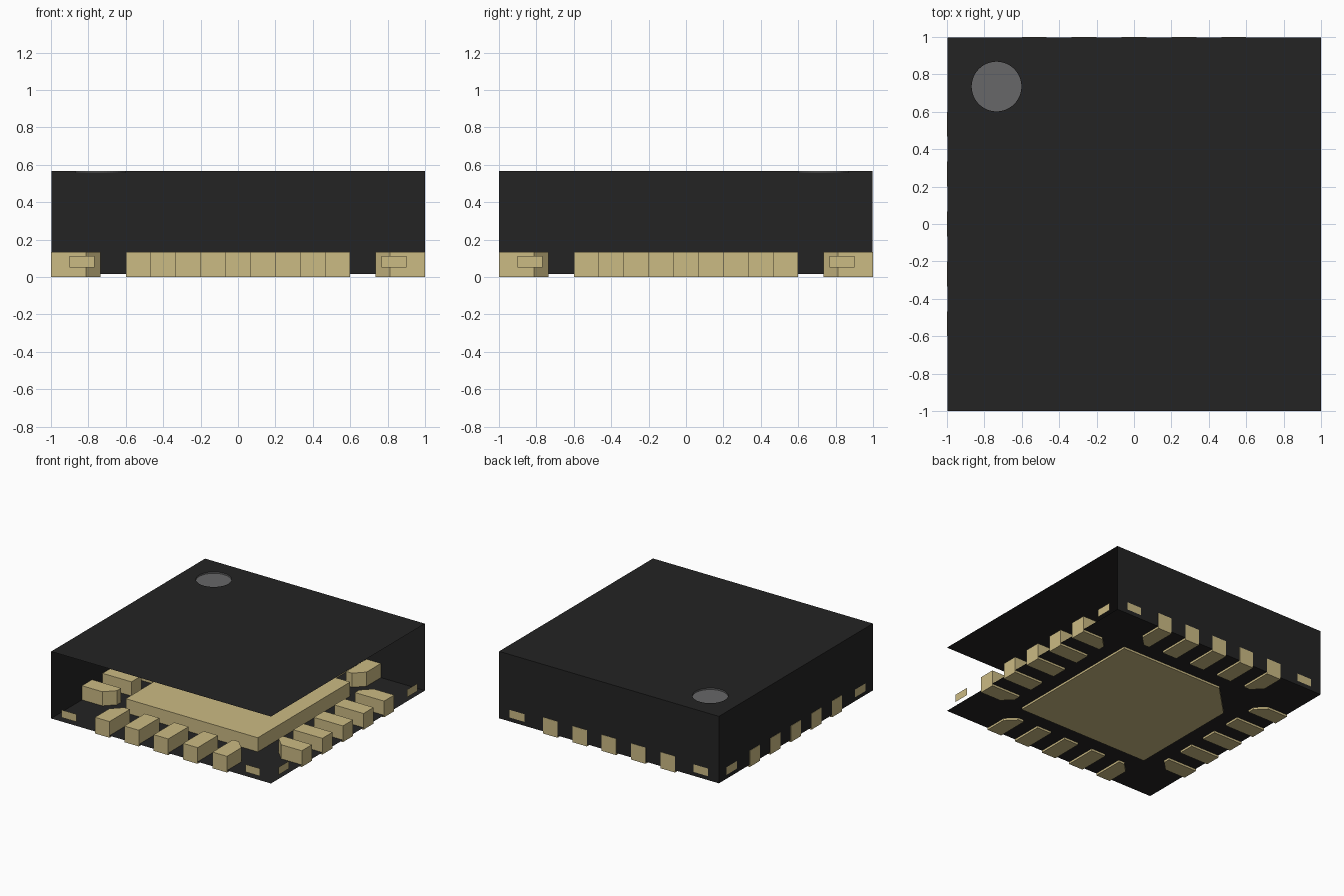
import bpy, bmesh, math
from mathutils import Matrix

cube = bpy.data.objects.get("Cube")
if cube:
    bpy.data.objects.remove(cube, do_unlink=True)


def material(name, rgb):
    m = bpy.data.materials.new(name)
    m.use_nodes = True
    m.diffuse_color = (*rgb, 1)
    m.node_tree.nodes["Principled BSDF"].inputs["Base Color"].default_value = (*rgb, 1)
    return m


BLACK = material("black plastic", (0.0176, 0.0174, 0.0174))
GOLD = material("pale gold", (0.60, 0.495, 0.23))
GREY = material("marker grey", (0.135, 0.135, 0.138))

TOP, FLOOR, PAD_TOP = 0.567, 0.017, 0.133
EDGE = 0.998            # closed walls sit just behind the flush contacts
PITCH, HALF_W = 0.267, 0.066
PAD_IN = 0.735          # inner end of each contact
DOT, DOT_R, DOT_Z = (-0.735, 0.735), 0.133, 0.555


def finish(name, bm, mat):
    mesh = bpy.data.meshes.new(name)
    bm.to_mesh(mesh)
    bm.free()
    mesh.materials.append(mat)
    ob = bpy.data.objects.new(name, mesh)
    bpy.context.collection.objects.link(ob)
    return ob


def prism(name, outline, z0, z1, mat, turn=0.0):
    """Extrude a flat outline from z0 to z1, turned about the z axis."""
    bm = bmesh.new()
    face = bm.faces.new([bm.verts.new((x, y, z0)) for x, y in outline])
    new = bmesh.ops.extrude_face_region(bm, geom=[face])["geom"]
    for v in new:
        if isinstance(v, bmesh.types.BMVert):
            v.co.z = z1
    bmesh.ops.recalc_face_normals(bm, faces=bm.faces)
    bmesh.ops.transform(bm, matrix=Matrix.Rotation(turn, 4, "Z"), verts=bm.verts)
    return finish(name, bm, mat)


def sheet(name, points, mat, turn=0.0):
    """One flat face."""
    bm = bmesh.new()
    bm.faces.new([bm.verts.new(p) for p in points])
    bmesh.ops.transform(bm, matrix=Matrix.Rotation(turn, 4, "Z"), verts=bm.verts)
    return finish(name, bm, mat)


def ring(z, n=48):
    return [(DOT[0] + DOT_R * math.cos(2 * math.pi * i / n),
             DOT[1] + DOT_R * math.sin(2 * math.pi * i / n), z) for i in range(n)]


# Top sheet with a round opening for the corner marker
corners = [(-EDGE, -1), (1, -1), (1, EDGE), (-EDGE, EDGE)]
bm = bmesh.new()
edges = []
for loop in ([(x, y, TOP) for x, y in corners], ring(TOP)):
    vs = [bm.verts.new(p) for p in loop]
    edges += [bm.edges.new((a, b)) for a, b in zip(vs, vs[1:] + vs[:1])]
bmesh.ops.triangle_fill(bm, edges=edges, use_beauty=True, normal=(0, 0, 1))
for f in bm.faces:
    f.normal_update()
    if f.normal.z < 0:
        f.normal_flip()
finish("body_top", bm, BLACK)

# Underside and the two closed walls; the front and right sides are open
sheet("body_underside", [(x, y, FLOOR) for x, y in reversed(corners)], BLACK)
sheet("back_wall", [(1, EDGE, FLOOR), (-EDGE, EDGE, FLOOR),
                    (-EDGE, EDGE, TOP), (1, EDGE, TOP)], BLACK)
sheet("left_wall", [(-EDGE, EDGE, FLOOR), (-EDGE, -1, FLOOR),
                    (-EDGE, -1, TOP), (-EDGE, EDGE, TOP)], BLACK)

# Shallow recessed marker dish
bm = bmesh.new()
upper = [bm.verts.new(p) for p in ring(TOP)]
lower = [bm.verts.new(p) for p in ring(DOT_Z)]
bm.faces.new(lower)
for i in range(len(upper)):
    j = (i + 1) % len(upper)
    bm.faces.new((upper[i], upper[j], lower[j], lower[i]))
finish("marker_dish", bm, GREY)

# Central pad with one cut corner
prism("centre_pad", [(-0.6, -0.6), (0.6, -0.6), (0.6, 0.6), (-0.335, 0.6), (-0.6, 0.335)],
      0, PAD_TOP, GOLD)

# Contacts and tie bar ends, laid out on the front side and turned to each side
CUT = 0.078
for s, side in enumerate(("front", "right", "back", "left")):
    turn = s * math.pi / 2
    for k in range(-2, 3):
        c = k * PITCH
        a, b = c - HALF_W, c + HALF_W
        outline = [(a, -1), (b, -1)]
        # end contacts lose the inner corner nearest the body corner
        outline += [(b, -PAD_IN - CUT), (b - CUT, -PAD_IN)] if k == 2 else [(b, -PAD_IN)]
        outline += [(a + CUT, -PAD_IN), (a, -PAD_IN - CUT)] if k == -2 else [(a, -PAD_IN)]
        prism(f"{side}_contact_{k + 3}", outline, 0, PAD_TOP, GOLD, turn)
    for sx in (-1, 1):
        c = sx * 0.835
        sheet(f"{side}_tie_bar_end_{'a' if sx < 0 else 'b'}",
              [(c - 0.067, -1, 0.05), (c + 0.067, -1, 0.05),
               (c + 0.067, -1, 0.113), (c - 0.067, -1, 0.113)], GOLD, turn)
